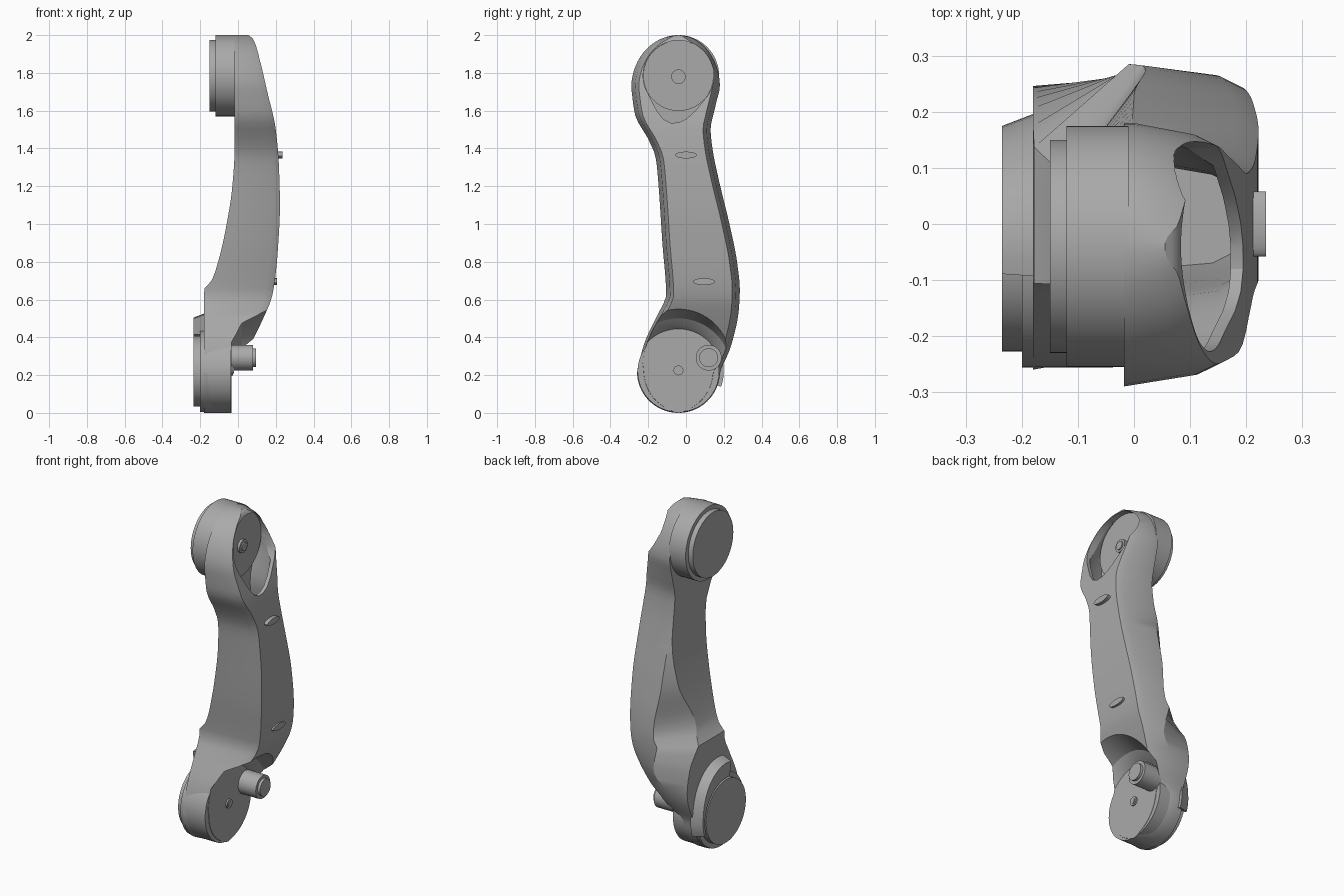
import bpy, bmesh, math

cube = bpy.data.objects.get("Cube")
if cube:
    bpy.data.objects.remove(cube)

grey = bpy.data.materials.new("plain grey")
grey.use_nodes = True
grey.diffuse_color = (0.4, 0.4, 0.4, 1)
grey.node_tree.nodes["Principled BSDF"].inputs["Base Color"].default_value = (0.4, 0.4, 0.4, 1)


def loft(name, rings):
    """Skin a closed solid through rings with equal point counts."""
    bm = bmesh.new()
    rows = [[bm.verts.new(p) for p in ring] for ring in rings]
    n = len(rows[0])
    for a, b in zip(rows, rows[1:]):
        for i in range(n):
            j = (i + 1) % n
            bm.faces.new((a[i], a[j], b[j], b[i]))
    bm.faces.new(rows[0])
    bm.faces.new(rows[-1])
    bmesh.ops.recalc_face_normals(bm, faces=bm.faces)
    mesh = bpy.data.meshes.new(name)
    bm.to_mesh(mesh)
    bm.free()
    mesh.materials.append(grey)
    obj = bpy.data.objects.new(name, mesh)
    bpy.context.collection.objects.link(obj)
    return obj


def activate(obj):
    bpy.ops.object.select_all(action='DESELECT')
    obj.select_set(True)
    bpy.context.view_layer.objects.active = obj


def finish(obj):
    activate(obj)
    bpy.ops.object.shade_smooth_by_angle(angle=math.radians(28))


def circle(x, y, z, ry, rz=None, n=64):
    rz = rz or ry
    return [(x, y + ry * math.cos(math.tau * i / n), z + rz * math.sin(math.tau * i / n))
            for i in range(n)]


def disc(name, y, z, r, x0, x1, rz=None):
    finish(loft(name, [circle(x0, y, z, r, rz), circle(x1, y, z, r, rz)]))


def prism(name, outline, x0, x1):
    return loft(name, [[(x, y, z) for y, z in outline] for x in (x0, x1)])


def cut(obj, cutter):
    cutter.hide_render = True
    mod = obj.modifiers.new("cut", 'BOOLEAN')
    mod.operation = 'DIFFERENCE'
    mod.solver = 'EXACT'
    mod.object = cutter
    activate(obj)
    bpy.ops.object.modifier_apply(modifier=mod.name)
    bpy.data.objects.remove(cutter)


def curve(points):
    """Smooth function through points, without overshoot."""
    xs, ys = zip(*points)
    d = [(ys[i + 1] - ys[i]) / (xs[i + 1] - xs[i]) for i in range(len(xs) - 1)]
    m = [d[0]] + [2 * a * b / (a + b) if a * b > 0 else 0 for a, b in zip(d, d[1:])] + [d[-1]]

    def value(x):
        x = min(max(x, xs[0]), xs[-1])
        i = max(k for k in range(len(d)) if xs[k] <= x)
        h = xs[i + 1] - xs[i]
        t = (x - xs[i]) / h
        s = t * t * (3 - 2 * t)
        return (ys[i] + (ys[i + 1] - ys[i]) * s + h * t * (1 - t) * ((1 - t) * m[i] - t * m[i + 1]))
    return value


# Arm outlines as functions of height
outer_x = curve([(0, -.03), (.2, -.03), (.3, .03), (.38, .075), (.555, .158), (.6, .176),
                 (.7, .195), (.85, .21), (1.1, .222), (1.3, .217), (1.5, .2), (1.7, .155),
                 (1.85, .12), (1.98, .08), (2, .055)])
inner_x = curve([(0, -.18), (.65, -.18), (.7, -.14), (.8, -.105), (1, -.06), (1.2, -.03),
                 (1.4, -.018), (2, -.018)])
front_y = curve([(.22, -.26), (.37, -.22), (.54, -.14), (.62, -.105), (.9, -.125), (1.2, -.145),
                 (1.35, -.16), (1.44, -.195), (1.58, -.27), (1.72, -.29)])
back_y = curve([(.22, .18), (.36, .24), (.55, .28), (.65, .285), (.8, .27), (1, .23),
                (1.25, .17), (1.4, .14), (1.5, .13), (1.6, .15), (1.72, .18)])
bevel_y = curve([(0, 0), (.35, 0), (.55, .06), (.75, .2), (1, .07), (1.3, 0), (2, 0)])
bevel_x = curve([(0, .05), (.35, .08), (.5, .2), (.75, .14), (1, .06), (1.3, .02), (2, .02)])

AXIS_Y, LOW_Z, HIGH_Z = -.04, .22, 1.785


def section(z, inset=0):
    # Both ends of the arm are rounded off
    low, high = max(0, LOW_Z - z) / LOW_Z, max(0, z - 1.72) / .28
    k = math.sqrt(max(0.0004, 1 - max(low, high) ** 2))
    y0 = AXIS_Y + (front_y(z) - AXIS_Y) * k + inset
    y1 = AXIS_Y + (back_y(z) - AXIS_Y) * k - inset
    xa, xb = inner_x(z) + inset, outer_x(z) - inset
    w = min(.02, .12 * (y1 - y0))
    e = min(.04, .3 * (xb - xa))
    return [(xa, y0, z), (xb - e, y0 + w, z), (xb, y0 + 2 * w, z), (xb, y1 - 2 * w, z),
            (xb - e, y1 - w, z), (min(xa + bevel_x(z), xb - 1.5 * e), y1, z),
            (xa, y1 - bevel_y(z), z)]


def heights(a, b, n):
    return [a + (b - a) * (1 - math.cos(math.pi * i / n)) / 2 for i in range(n + 1)]


# Main arm, hollow inside
arm = loft("arm_shell", [section(z) for z in heights(0, 2, 72)])
cut(arm, loft("hollow_cutter", [section(z, .022) for z in heights(.75, 1.96, 40)]))

# Teardrop opening at the upper joint
drop = [(AXIS_Y + .187 * math.cos(a), HIGH_Z + .187 * math.sin(a))
        for a in (math.radians(-35 + 5 * i) for i in range(50))]
drop += [(-.155, 1.6), (-.12, 1.555), (-.08, 1.535), (-.04, 1.537), (0, 1.555), (.05, 1.6)]
cut(arm, prism("opening_cutter", drop, .05, .6))

# Flared recess around the lower joint
flare = [(-.035, .225), (-.01, .245), (.02, .28), (.17, .335), (.6, .335)]
cut(arm, loft("recess_cutter", [circle(x, AXIS_Y, LOW_Z, r) for x, r in flare]))
finish(arm)

# Upper joint
disc("upper_housing", AXIS_Y, HIGH_Z, .215, -.12, -.01)
disc("upper_cap", AXIS_Y, HIGH_Z, .19, -.15, -.11)
disc("upper_joint_floor", AXIS_Y, HIGH_Z, .186, -.015, .05)
disc("upper_hub", AXIS_Y, HIGH_Z - .005, .038, .045, .065)
disc("upper_hub_tip", AXIS_Y, HIGH_Z - .005, .025, .06, .072)

# Lower joint
disc("lower_housing", AXIS_Y, LOW_Z, .216, -.2, -.037)
disc("lower_cap", AXIS_Y, LOW_Z, .187, -.235, -.19)
disc("lower_hub", AXIS_Y, LOW_Z + .005, .026, -.04, -.026)
disc("lower_hub_tip", AXIS_Y, LOW_Z + .005, .016, -.03, -.022)

# Curved guard beside the lower cap
sweep = [math.radians(-20 + 6 * i) for i in range(21)]


def guard_ring(x, grow):
    def point(a, r):
        return (x, AXIS_Y + r * math.cos(a), LOW_Z + r * math.sin(a))
    outer = [point(a, .215 + grow + .07 * max(0, math.sin(a)) ** 2) for a in sweep]
    return outer + [point(a, .198) for a in reversed(sweep)]


finish(loft("lower_guard", [guard_ring(-.235, 0), guard_ring(-.17, .025)]))

# Side pin
disc("pin", .12, .292, .068, -.04, .08)
disc("pin_tip", .12, .292, .05, .07, .096)

# Oval tabs on the outer face
for name, y, z, x in (("upper_tab", 0, 1.365, .235), ("lower_tab", .095, .695, .206)):
    disc(name, y, z, .058, x - .04, x, .018)
